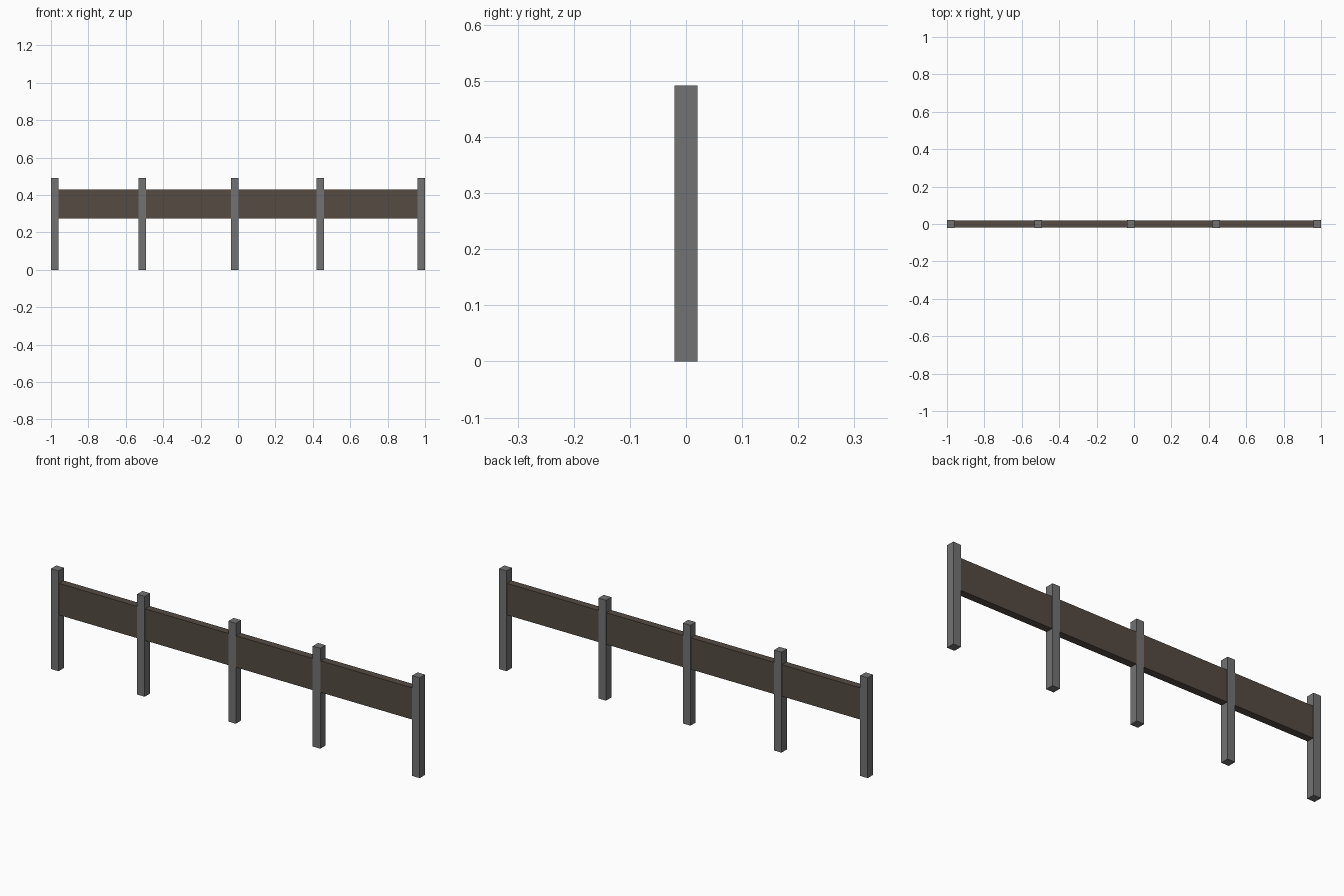
import bpy

if "Cube" in bpy.data.objects:
    bpy.data.objects.remove(bpy.data.objects["Cube"])


def box(name, x0, x1, y0, y1, z0, z1, mat):
    bpy.ops.mesh.primitive_cube_add(size=1)
    ob = bpy.context.object
    ob.name = name
    ob.scale = (x1 - x0, y1 - y0, z1 - z0)
    ob.location = ((x0 + x1) / 2, (y0 + y1) / 2, (z0 + z1) / 2)
    bpy.ops.object.transform_apply(location=True, rotation=False, scale=True)
    ob.data.materials.append(mat)
    return ob


def material(name, rgb):
    m = bpy.data.materials.new(name)
    m.diffuse_color = (*rgb, 1)
    m.use_nodes = True
    m.node_tree.nodes["Principled BSDF"].inputs["Base Color"].default_value = m.diffuse_color
    return m


metal = material("post_grey", (0.17, 0.17, 0.17))
wood = material("rail_brown", (0.09, 0.07, 0.055))

# Upright posts, unevenly spaced
HALF = 0.0205
for i, x in enumerate((-0.9795, -0.512, -0.018, 0.44, 0.9795), 1):
    box(f"post_{i}", x - HALF, x + HALF, -HALF, HALF, 0, 0.492, metal)

# Wide plank running through all the posts
box("rail_plank", -0.975, 0.975, -0.018, 0.018, 0.275, 0.43, wood)
